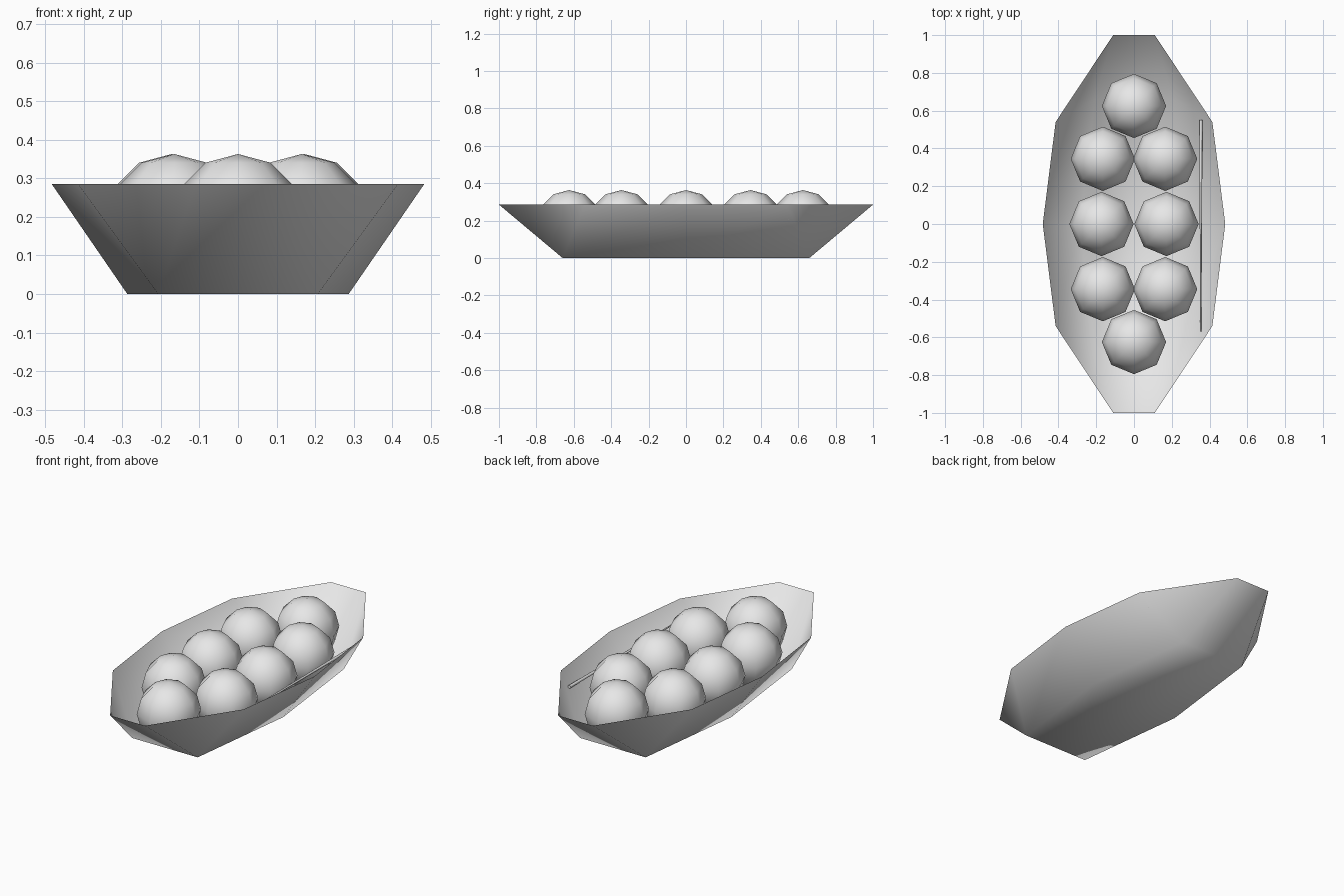
import bpy
import bmesh
import math

cube = bpy.data.objects.get("Cube")
if cube:
    bpy.data.objects.remove(cube, do_unlink=True)

GREY = (0.8, 0.8, 0.8, 1.0)
mat = bpy.data.materials.new("light grey")
mat.use_nodes = True
mat.diffuse_color = GREY
mat.node_tree.nodes["Principled BSDF"].inputs["Base Color"].default_value = GREY


def finish(name, bm):
    """Turn a bmesh into a smooth grey object."""
    mesh = bpy.data.meshes.new(name)
    for face in bm.faces:
        face.smooth = True
    bm.to_mesh(mesh)
    bm.free()
    mesh.materials.append(mat)
    obj = bpy.data.objects.new(name, mesh)
    bpy.context.collection.objects.link(obj)
    return obj


def ring(side):
    """Mirror one side's outline (back to front) into a closed loop."""
    return side + [(-x, y) for x, y in reversed(side)]


# Boat-shaped tray: an open sheet with a ten-point rim and six-point base
RIM_Z = 0.285
bm = bmesh.new()
rim = [bm.verts.new((x, y, RIM_Z)) for x, y in
       ring([(0.11, 1), (0.415, 0.54), (0.483, 0), (0.415, -0.54), (0.11, -1)])]
base = [bm.verts.new((x, y, 0)) for x, y in
        ring([(0.207, 0.66), (0.287, 0), (0.207, -0.66)])]
foot = [0, 0, 1, 2, 2, 3, 3, 4, 5, 5]  # base point below each rim point
for i in range(len(rim)):
    j = (i + 1) % len(rim)
    a, b = base[foot[i]], base[foot[j]]
    corners = [rim[i], rim[j], b] if a is b else [rim[i], rim[j], b, a]
    bm.faces.new(corners)
bm.faces.new(base)
bmesh.ops.recalc_face_normals(bm, faces=bm.faces)
# Make the sheet face into the tray
bm.faces.ensure_lookup_table()
if bm.faces[-1].normal.z < 0:
    bmesh.ops.reverse_faces(bm, faces=bm.faces)
finish("tray", bm)

# Eight dumpling balls: one at each end, three pairs between
spots = [(0, 0.625), (0, -0.625)]
for side in (-1, 1):
    spots += [(side * 0.165, 0.345), (side * 0.172, 0), (side * 0.165, -0.345)]
for n, (x, y) in enumerate(spots, 1):
    bm = bmesh.new()
    bmesh.ops.create_uvsphere(bm, u_segments=8, v_segments=6, radius=0.17)
    ball = finish(f"ball_{n}", bm)
    ball.location = (x, y, 0.193)

# Tapered pick lying along the left wall
bm = bmesh.new()
bmesh.ops.create_cone(bm, cap_ends=True, segments=8, radius1=0.009,
                      radius2=0.003, depth=1.12)
pick = finish("pick", bm)
pick.rotation_euler = (math.pi / 2, 0, 0)
pick.location = (0.354, -0.01, 0.212)
bpy.ops.object.select_all(action='DESELECT')
pick.select_set(True)
bpy.context.view_layer.objects.active = pick
bpy.ops.object.shade_smooth_by_angle(angle=math.radians(50))
